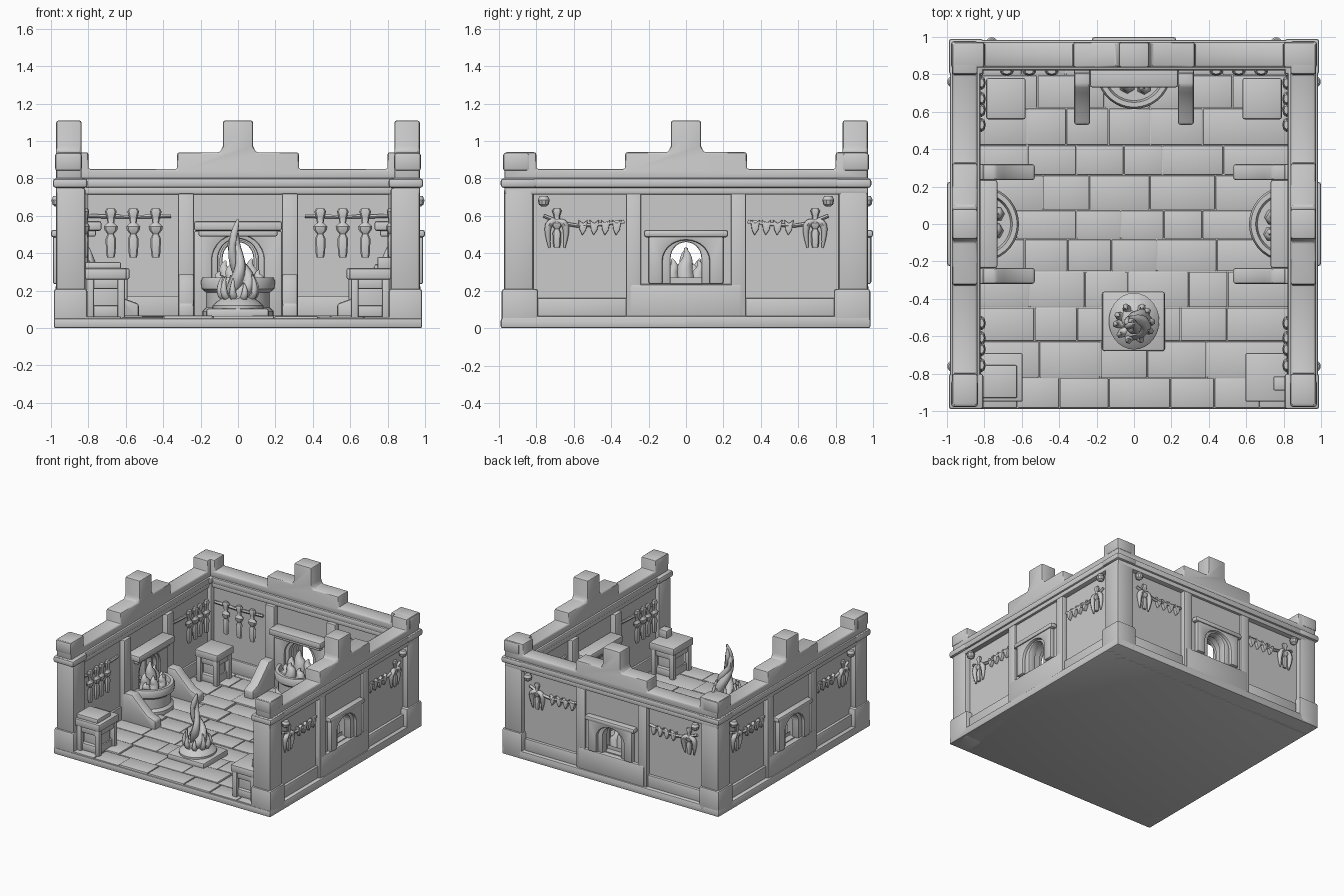
import bpy, bmesh, math, random
from mathutils import Matrix, Vector

if "Cube" in bpy.data.objects:
    bpy.data.objects.remove(bpy.data.objects["Cube"])

random.seed(4)
I = Matrix.Identity(4)


def finish(bm, name, M=I, bevel=0.0, smooth=35):
    bmesh.ops.recalc_face_normals(bm, faces=bm.faces)
    if bevel:
        edges = [e for e in bm.edges if e.calc_face_angle(0) > math.radians(30)]
        bmesh.ops.bevel(bm, geom=edges, offset=bevel, segments=2, profile=0.5,
                        affect='EDGES', clamp_overlap=True)
    me = bpy.data.meshes.new(name)
    bm.to_mesh(me)
    bm.free()
    me.transform(M)
    me.shade_smooth()
    me.set_sharp_from_angle(angle=math.radians(smooth))
    ob = bpy.data.objects.new(name, me)
    bpy.context.collection.objects.link(ob)
    return ob


def box(name, x, y, z, M=I, bevel=0.008):
    bm = bmesh.new()
    bmesh.ops.create_cube(bm, size=1)
    for v in bm.verts:
        v.co = [(a + b) / 2 + c * (b - a) for (a, b), c in zip((x, y, z), v.co)]
    return finish(bm, name, M, bevel)


def prism(name, pts, a, b, M=I, plane='xz', bevel=0.008):
    bm = bmesh.new()
    co = (lambda p, t: (p[0], t, p[1])) if plane == 'xz' else (lambda p, t: (t, p[0], p[1]))
    lo = [bm.verts.new(co(p, a)) for p in pts]
    hi = [bm.verts.new(co(p, b)) for p in pts]
    n = len(pts)
    bm.faces.new(lo)
    bm.faces.new(hi[::-1])
    for i in range(n):
        bm.faces.new((lo[i], lo[(i + 1) % n], hi[(i + 1) % n], hi[i]))
    return finish(bm, name, M, bevel)


def lathe(name, prof, c, M=I, seg=24, sx=1, sy=1, ymax=9):
    bm = bmesh.new()
    rings = []
    for r, z in prof:
        rings.append([bm.verts.new((c[0] + sx * r * math.cos(t), min(ymax, c[1] + sy * r * math.sin(t)), c[2] + z))
                      for t in (2 * math.pi * i / seg for i in range(seg))])
    for p, q in zip(rings, rings[1:]):
        for i in range(seg):
            j = (i + 1) % seg
            bm.faces.new((p[i], p[j], q[j], q[i]))
    bm.faces.new(rings[0])
    bm.faces.new(rings[-1])
    return finish(bm, name, M)


def tube(name, pts, radii, M=I):
    cu = bpy.data.curves.new(name, 'CURVE')
    cu.dimensions, cu.bevel_depth, cu.bevel_resolution = '3D', 1.0, 1
    cu.use_fill_caps = True
    cu.resolution_u = 4
    sp = cu.splines.new('NURBS')
    sp.points.add(len(pts) - 1)
    for q, p, r in zip(sp.points, pts, radii):
        q.co, q.radius = (*p, 1), r
    sp.use_endpoint_u, sp.order_u = True, 3
    tmp = bpy.data.objects.new(name + "_path", cu)
    me = bpy.data.meshes.new_from_object(tmp)
    bpy.data.objects.remove(tmp)
    bm = bmesh.new()
    bm.from_mesh(me)
    return finish(bm, name, M, smooth=60)


def arch(W, T, w, spring, z0, rise=None):
    """Rectangle outline with an arched notch open at the bottom."""
    rise = rise or w
    arc = [(w * math.cos(t), spring + rise * math.sin(t)) for t in (math.pi * i / 14 for i in range(15))]
    return [(-W, z0), (-W, T), (W, T), (W, z0), (w, z0)] + arc + [(-w, z0)]


# floor slab and paving stones
box("floor_slab", (-.985, .985), (-.99, .985), (0, .052), bevel=.01)
y, row = -.985, 0
while y < .8:
    y2 = min(y + random.uniform(.15, .2), .84)
    x = -.84
    while x < .83:
        x2 = x + random.uniform(.2, .36)
        x2 = .84 if x2 > .7 else x2
        box(f"paving_{row}", (x + .002, x2 - .002), (y + .002, y2 - .002),
            (.03, random.uniform(.058, .068)), bevel=.006)
        x = x2
    y, row = y2, row + 1

# stepped battlement outline
half = [(0.08, 1.11), (.08, .975), (.095, .94), (.325, .94), (.325, .85), (.80, .85), (.80, .94), (.97, .94), (.97, .79)]
battlement = [(-x, z) for x, z in half[::-1]] + half


def hanging_tool(name, u, d, M, s=1.0):
    prof = [(.02, 0), (.026, .03), (.028, .1), (.016, .125), (.034, .145), (.038, .165), (.018, .185),
            (.022, .215), (.032, .245), (.022, .262)]
    lathe(name, [(r * s, z * s) for r, z in prof], (u, d, .64 - .262 * s), M, 8, 1, .6)


def wall(side, angle):
    M = Matrix.Rotation(angle, 4, 'Z')
    n = lambda s: f"{side}_{s}"
    # wall core with arched opening, parapet and mouldings
    box(n("wall_base"), (-.95, .95), (.85, .93), (.02, .24), M, 0)
    prism(n("wall_core"), arch(.95, .79, .095, .375, .24), .85, .93, M, bevel=0)
    prism(n("battlement"), battlement, .837, .972, M, bevel=.012)
    box(n("cornice"), (-.985, .985), (.822, .985), (.75, .802), M, .014)
    box(n("frieze"), (-.97, .97), (.832, .972), (.715, .755), M)
    box(n("plinth"), (-.985, .985), (.83, .985), (0, .065), M, .012)
    box(n("outer_centre_base"), (-.3, .3), (.92, .975), (.05, .235), M, .015)
    # outer door surround, two nested arches
    prism(n("outer_bay"), arch(.32, .72, .14, .34, .235), .92, .952, M, bevel=0)
    prism(n("outer_surround"), arch(.2, .5, .125, .36, .235, .11), .94, .99, M, bevel=.012)
    prism(n("outer_inner_arch"), arch(.14, .48, .082, .375, .235, .085), .90, .965, M)
    box(n("outer_hood"), (-.225, .225), (.94, 1.0), (.485, .525), M, .014)
    # inner arch surround, mantel and hearth basin
    prism(n("inner_surround"), arch(.235, .52, .14, .36, .06), .80, .86, M, bevel=.01)
    prism(n("inner_ring"), arch(.16, .51, .108, .37, .2), .815, .86, M)
    box(n("mantel"), (-.235, .235), (.73, .85), (.52, .572), M, .012)
    box(n("mantel_moulding"), (-.21, .21), (.76, .85), (.49, .525), M)
    lathe(n("hearth_basin"), [(.19, .05), (.19, .09), (.17, .11), (.17, .19), (.195, .21), (.2, .25),
                              (.19, .27), (.165, .27), (.155, .235), (.01, .235)], (0, .815, 0), M, 36, 1, 1, .88)
    for i, (u, d, h, r) in enumerate([(0, .8, .43, .06), (-.07, .8, .36, .05), (.07, .81, .37, .05),
                                      (-.04, .74, .34, .045), (.05, .73, .32, .04), (-.1, .77, .3, .04),
                                      (.11, .77, .31, .035)]):
        tube(n(f"hearth_flame_{i}"), [(u, d, .22), (u + .015, d, .22 + (h - .22) * .4),
                                      (u - .015, d, .22 + (h - .22) * .75), (u + .005, d, h)],
             [r, r * .9, r * .5, .006], M)
    for s, e in ((-1, "a"), (1, "b")):
        span = lambda p, q: tuple(sorted((s * p, s * q)))
        # pilasters, panels and sloped buttresses
        box(n(f"outer_pilaster_{e}"), span(.24, .32), (.92, .97), (.05, .72), M)
        box(n(f"outer_panel_ledge_{e}"), span(.31, .8), (.92, .952), (.05, .16), M)
        box(n(f"inner_pilaster_{e}"), span(.235, .32), (.805, .86), (.05, .72), M)
        box(n(f"inner_panel_ledge_{e}"), span(.31, .84), (.835, .86), (.05, .17), M)
        prism(n(f"buttress_{e}"), [(.84, .05), (.53, .05), (.53, .13), (.6, .155), (.7, .25), (.74, .29), (.84, .29)],
              *span(.235, .32), M, 'yz', .014)
        # outside: stud, hanging cluster and bunting
        lathe(n(f"stud_{e}"), [(.012, -.03), (.026, -.02), (.032, .005), (.022, .025)], (s * .76, .967, .68), M, 10)
        hanging_tool(n(f"outer_cluster_{e}"), s * .69, .945, M, .8)
        for k in (-1, 1):
            tube(n(f"outer_drape_{e}{k}"), [(s * .69, .945, .57), (s * .69 + k * .035, .95, .575),
                                            (s * .69 + k * .055, .945, .52), (s * .69 + k * .04, .94, .43)],
                 [.012, .022, .02, .006], M)
        tube(n(f"bunting_rope_{e}"), [(s * .76, .94, .6), (s * .62, .945, .54), (s * .46, .945, .555),
                                      (s * .33, .94, .57)], [.011] * 4, M)
        for i in range(4):
            u = s * (.37 + i * .06)
            prism(n(f"bunting_{e}{i}"), [(u - .026, .58), (u, .56), (u + .026, .58), (u + .018, .525),
                                         (u + .004, .495), (u - .016, .525)], .925, .955, M, bevel=.005)
        # inside: rack rail with hanging tools
        tube(n(f"rack_rail_{e}"), [(s * .36, .84, .6), (s * .55, .835, .59), (s * .8, .84, .6)], [.012] * 3, M)
        for i, u in enumerate((.44, .56, .67, .755) if side != "back" else (.44, .56, .68)):
            if side != "back" and i == 0:
                u = .53
            elif side != "back" and i == 1:
                u = .61
            hanging_tool(n(f"hanging_tool_{e}{i}"), s * u, .815, M)


for side, angle in (("back", 0), ("left", math.pi / 2), ("right", -math.pi / 2)):
    wall(side, angle)

# corner posts with footing and cap
for sx in (-1, 1):
    for sy in (-1, 1):
        M = Matrix.Diagonal((sx, sy, 1, 1))
        tag = ("left" if sx < 0 else "right") + ("_front" if sy < 0 else "_back")
        for part, lo, hi, z in (("footing", .79, .985, (.0, .21)), ("shaft", .815, .972, (.15, .75)),
                                ("collar", .8, .99, (.75, .8)), ("cap", .835, .978, (.84, .937))):
            ob = box(f"{tag}_post_{part}", (max(lo, .805), hi), (lo, hi), z, M, .015)
            if sx * sy < 0:
                ob.data.flip_normals()


# work tables in the corners
def table(name, x, y, top):
    (x0, x1), (y0, y1) = x, y
    box(name + "_top", x, y, (top - .06, top), bevel=.01)
    box(name + "_apron", (x0 + .02, x1 - .02), (y0 + .02, y1 - .02), (top - .11, top - .05))
    box(name + "_shelf", (x0 + .03, x1 - .03), (y0 + .03, y1 - .03), (.06, .12))
    for i, lx in enumerate((x0 + .01, x1 - .05)):
        for j, ly in enumerate((y0 + .01, y1 - .05)):
            box(f"{name}_leg_{i}{j}", (lx, lx + .04), (ly, ly + .04), (.05, top - .05))
    box(name + "_back_panel", (x0 + .04, x1 - .04), (y0 + .06, y1 - .06), (.06, top - .06))


table("left_back_table", (-.79, -.58), (.56, .78), .32)
table("right_back_table", (.58, .79), (.56, .78), .32)
table("left_front_table", (-.82, -.595), (-.95, -.69), .32)
table("right_front_table", (.595, .82), (-.95, -.69), .32)
box("left_table_slab", (-.82, -.625), (-.93, -.755), (.31, .352))
box("right_table_block", (.745, .82), (-.89, -.815), (.31, .38))

# central fire: square pedestal, round mound, twisted flame
box("pedestal", (-.17, .165), (-.68, -.36), (.05, .105), bevel=.014)
lathe("fire_mound", [(.135, .09), (.135, .12), (.115, .14), (.07, .17), (.02, .19)], (0, -.52, 0), seg=28, sy=1.12)
for k in range(3):
    pts, rad = [], []
    for i in range(9):
        t, a = i / 8, 2.1 * k + i * .75
        r = .05 * (1 - t) ** 1.3 + .008
        pts.append((r * math.cos(a) + .025 * math.sin(t * 6), -.53 + r * math.sin(a), .14 + .44 * t - .03 * k * t))
        rad.append((.042, .04, .036, .032, .027, .022, .02, .022, .007)[i])
    tube(f"flame_strand_{k}", pts, rad)
for i in range(10):
    a = i * math.tau / 10 + random.uniform(-.2, .2)
    h = random.uniform(.05, .12)
    c, s = math.cos(a), math.sin(a)
    tube(f"ember_tongue_{i}", [(.03 * c, -.53 + .03 * s, .16), (.085 * c, -.53 + .085 * s, .155),
                               (.105 * c, -.53 + .105 * s, .17 + h * .5), (.085 * c, -.53 + .085 * s, .17 + h)],
         [.022, .024, .016, .004])
